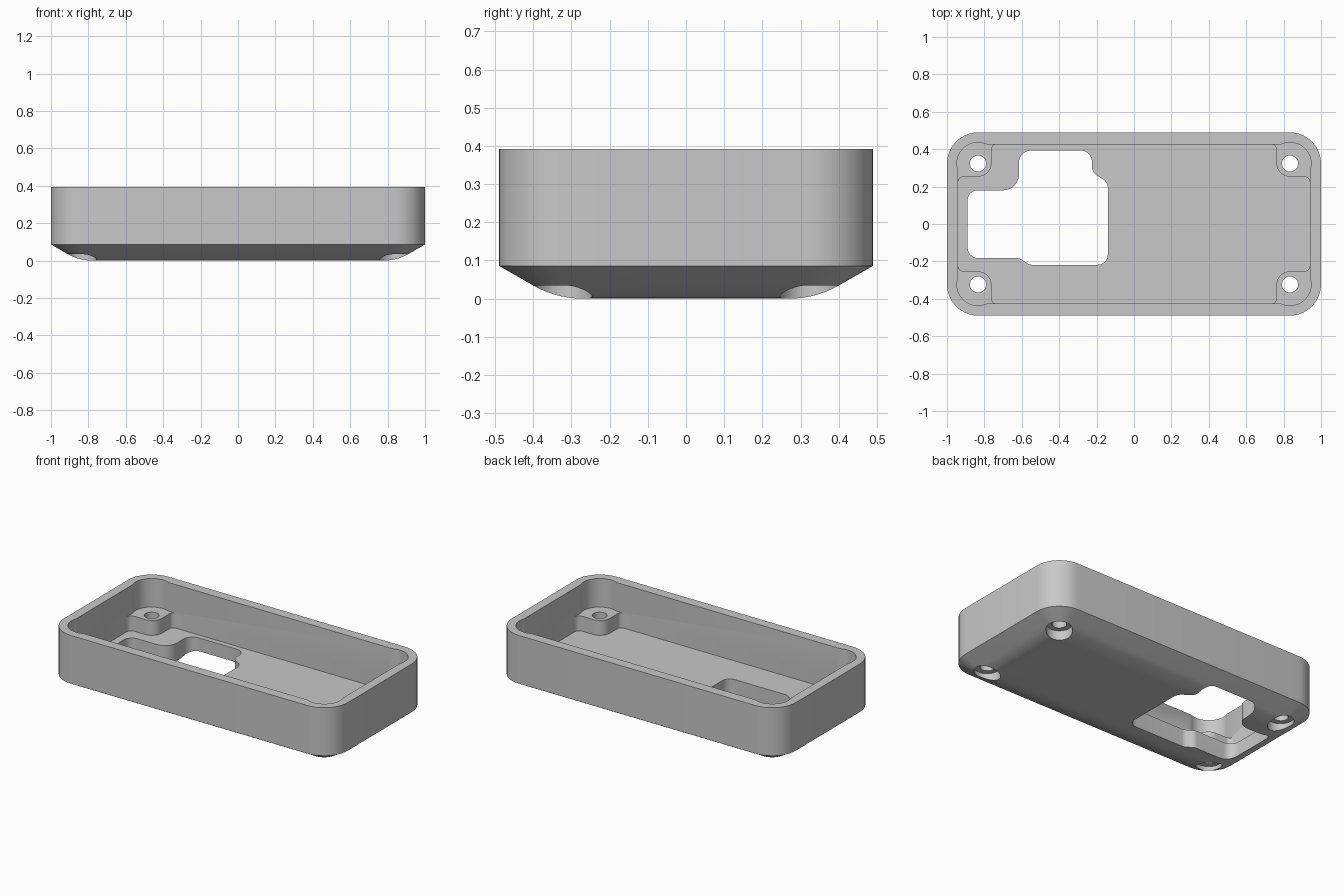
import bpy, bmesh, math
from mathutils import Vector

if "Cube" in bpy.data.objects:
    bpy.data.objects.remove(bpy.data.objects["Cube"], do_unlink=True)

SEG = 10
HOLE_X, HOLE_Y = 0.834, 0.323
HALF_X, HALF_Y, CORNER = 1.0, 0.49, 0.167
FLOOR, BOSS_TOP, RIM = 0.115, 0.21, 0.392


def rounded(corners):
    """Fillet each (x, y, radius) corner of a closed outline."""
    out = []
    n = len(corners)
    for i, (x, y, r) in enumerate(corners):
        p = Vector((x, y))
        a = (Vector(corners[i - 1][:2]) - p).normalized()
        b = (Vector(corners[(i + 1) % n][:2]) - p).normalized()
        half = a.angle(b) / 2
        centre = p + (a + b).normalized() * (r / math.sin(half))
        start = p + a * (r / math.tan(half)) - centre
        end = p + b * (r / math.tan(half)) - centre
        sweep = math.pi - 2 * half
        for k in range(SEG + 1):
            t = k / SEG
            v = (start * math.sin((1 - t) * sweep) + end * math.sin(t * sweep)) / math.sin(sweep)
            out.append(centre + v)
    return out


def rounded_box(hx, hy, r):
    return rounded([(-hx, -hy, r), (hx, -hy, r), (hx, hy, r), (-hx, hy, r)])


def loft(name, rings):
    """Solid through stacked (outline, height) rings, listed bottom to top."""
    bm = bmesh.new()
    layers = [[bm.verts.new((p.x, p.y, z)) for p in pts] for pts, z in rings]
    for lo, hi in zip(layers, layers[1:]):
        for i in range(len(lo)):
            j = (i + 1) % len(lo)
            bm.faces.new((lo[i], lo[j], hi[j], hi[i]))
    bm.faces.new(layers[0][::-1])
    bm.faces.new(layers[-1])
    bmesh.ops.recalc_face_normals(bm, faces=bm.faces)
    mesh = bpy.data.meshes.new(name)
    bm.to_mesh(mesh)
    bm.free()
    obj = bpy.data.objects.new(name, mesh)
    bpy.context.collection.objects.link(obj)
    return obj


def prism(name, pts, z0, z1):
    return loft(name, [(pts, z0), (pts, z1)])


def circle(cx, cy, r, n=48):
    return [Vector((cx + r * math.cos(math.tau * (k + 0.5) / n),
                    cy + r * math.sin(math.tau * (k + 0.5) / n))) for k in range(n)]


def combine(target, tool, operation="DIFFERENCE"):
    """Cut or join the tool solid, bake the result and discard the tool."""
    tool.hide_render = True
    mod = target.modifiers.new("combine", "BOOLEAN")
    mod.operation = operation
    mod.solver = "EXACT"
    mod.object = tool
    bpy.context.view_layer.update()
    graph = bpy.context.evaluated_depsgraph_get()
    baked = bpy.data.meshes.new_from_object(target.evaluated_get(graph))
    target.modifiers.clear()
    target.data = baked
    bpy.data.objects.remove(tool, do_unlink=True)


# Tray shell: underside curving into a 30 degree bevel, then straight walls
def shell_ring(inset, z):
    return rounded_box(HALF_X - inset, HALF_Y - inset, max(CORNER - inset, 0.012)), z


BEND, FLAT_INSET = 0.26, 0.219
rings = []
for k in range(9):
    a = math.radians(30) * k / 8
    rings.append(shell_ring(FLAT_INSET - BEND * math.sin(a), BEND * (1 - math.cos(a))))
rings += [shell_ring(0, 0.086), shell_ring(0, RIM)]
tray = loft("enclosure_tray", rings)

# Main cavity
combine(tray, prism("cavity", rounded_box(0.94, 0.426, 0.1), FLOOR, 0.6))

# Corner bosses with flared joints to the walls, and their screw holes
boss = [(0.71, 0.46, 0.005), (0.71, 0.427, 0.005), (0.762, 0.427, 0.03),
        (0.762, 0.254, 0.07), (0.941, 0.254, 0.035), (0.941, 0.2, 0.005),
        (0.97, 0.2, 0.005), (0.97, 0.46, 0.08)]
for sx in (-1, 1):
    for sy in (-1, 1):
        x, y = sx * HOLE_X, sy * HOLE_Y
        combine(tray, prism("corner_relief", circle(x, y, 0.113), 0.16, 0.6))
        outline = rounded([(sx * px, sy * py, r) for px, py, r in boss])
        combine(tray, prism("boss", outline, 0.095, BOSS_TOP), "UNION")
        combine(tray, prism("screw_hole", circle(x, y, 0.043), -0.1, 0.3))
        combine(tray, prism("head_recess", circle(x, y, 0.077), -0.1, 0.062))

# Stepped opening through the floor
opening = [
    (-0.89, -0.183, 0.06), (-0.61, -0.183, 0.05), (-0.56, -0.218, 0.05),
    (-0.14, -0.218, 0.055), (-0.14, 0.225, 0.06), (-0.225, 0.275, 0.06),
    (-0.225, 0.393, 0.06), (-0.615, 0.393, 0.065), (-0.615, 0.18, 0.085),
    (-0.89, 0.18, 0.055),
]
combine(tray, prism("floor_opening", rounded(opening), -0.1, 0.18))

# Plain grey plastic
grey = bpy.data.materials.new("grey_plastic")
grey.use_nodes = True
colour = (0.58, 0.58, 0.58, 1)
grey.diffuse_color = colour
grey.node_tree.nodes["Principled BSDF"].inputs["Base Color"].default_value = colour
tray.data.materials.clear()
tray.data.materials.append(grey)

bpy.ops.object.select_all(action="DESELECT")
tray.select_set(True)
bpy.context.view_layer.objects.active = tray
bpy.ops.object.shade_smooth_by_angle(angle=math.radians(25))
